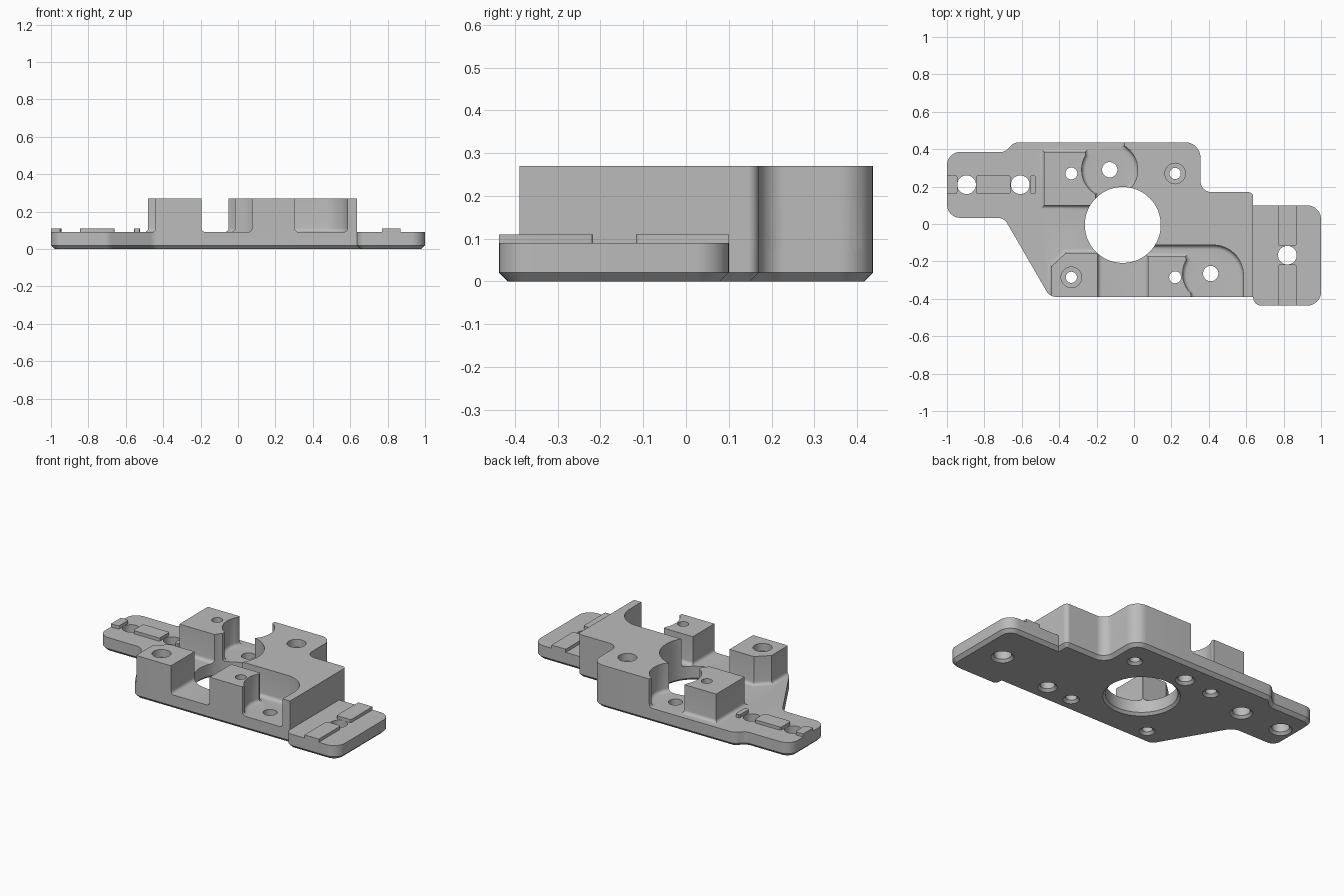
import bpy, bmesh, math
from mathutils import Vector

if "Cube" in bpy.data.objects:
    bpy.data.objects.remove(bpy.data.objects["Cube"])

grey = bpy.data.materials.new("machined_grey")
grey.use_nodes = True
COLOUR = (0.5, 0.5, 0.5, 1)
grey.diffuse_color = COLOUR
grey.node_tree.nodes["Principled BSDF"].inputs["Base Color"].default_value = COLOUR

PLATE, PAD, TOP = 0.09, 0.11, 0.27


def rounded(corners, steps=8):
    """Profile from (x, y[, radius]) corners."""
    out, n = [], len(corners)
    for i, c in enumerate(corners):
        p = Vector(c[:2])
        if len(c) == 2:
            out.append(p)
            continue
        a = (Vector(corners[i - 1][:2]) - p).normalized()
        b = (Vector(corners[(i + 1) % n][:2]) - p).normalized()
        half = a.angle(b) / 2
        centre = p + (a + b).normalized() * c[2] / math.sin(half)
        t = c[2] / math.tan(half)
        start, end = p + a * t - centre, p + b * t - centre
        for k in range(steps + 1):
            f = k / steps
            out.append(centre + start.lerp(end, f).normalized() * c[2]
                       if 0 < f < 1 else centre + (start if f == 0 else end))
    return out


def arc(cx, cy, r, a0, a1, steps=14):
    angles = [math.radians(a0 + (a1 - a0) * k / steps) for k in range(steps + 1)]
    return [(cx + r * math.cos(a), cy + r * math.sin(a)) for a in angles]


def offset(pts, d):
    """Grow a counter-clockwise profile by d."""
    out = []
    for i, p in enumerate(pts):
        e, f = (p - pts[i - 1]).normalized(), (pts[(i + 1) % len(pts)] - p).normalized()
        m, k = Vector((e.y, -e.x)), Vector((f.y, -f.x))
        out.append(p + (m + k) * d / (1 + m.dot(k)))
    return out


def loft(name, rings):
    """Solid from a stack of (profile, z) rings."""
    bm = bmesh.new()
    loops = [[bm.verts.new((p[0], p[1], z)) for p in pts] for pts, z in rings]
    n = len(loops[0])
    for lo, hi in zip(loops, loops[1:]):
        for i in range(n):
            j = (i + 1) % n
            bm.faces.new((lo[i], lo[j], hi[j], hi[i]))
    bm.faces.new(loops[0][::-1])
    bm.faces.new(loops[-1])
    mesh = bpy.data.meshes.new(name)
    bm.to_mesh(mesh)
    bm.free()
    mesh.materials.append(grey)
    obj = bpy.data.objects.new(name, mesh)
    bpy.context.collection.objects.link(obj)
    return obj


def combine(target, other, operation):
    mod = target.modifiers.new("cut", "BOOLEAN")
    mod.operation, mod.solver, mod.object = operation, "EXACT", other
    bpy.context.view_layer.objects.active = target
    bpy.ops.object.modifier_apply(modifier=mod.name)
    bpy.data.objects.remove(other)


# Plate outline: main body plus a side wing
body = [(0.637, 0.17, 0.025), (0.355, 0.17, 0.06), (0.355, 0.437, 0.08),
        (-0.64, 0.437, 0.06), (-0.69, 0.385, 0.05), (-1, 0.385, 0.07),
        (-1, 0.033, 0.07), (-0.695, 0.033, 0.06), (-0.45, -0.39, 0.06), (0.637, -0.39)]
wing = [(0.637, -0.437, 0.045), (1, -0.437, 0.075), (1, 0.1, 0.075), (0.637, 0.1)]
body_outline, outline = rounded(body), rounded(body + wing)

plate = loft("mounting_plate", [(offset(outline, -0.02), 0), (outline, 0.02), (outline, PLATE)])

# Raised blocks with a small fillet at the foot
blocks = {
    "front_right_block": [(-0.44, -0.5), (-0.195, -0.5), (-0.195, -0.155),
                          (-0.365, -0.155), (-0.44, -0.225)],
    "back_right_block": [(-0.48, 0.1), (-0.205, 0.1), *arc(-0.13, 0.29, 0.15, 240, 150),
                         (-0.26, 0.385), (-0.48, 0.385)],
    "front_small_block": [(0.075, -0.5), (0.302, -0.5), *arc(0.41, -0.265, 0.15, 225, 150),
                          (0.275, -0.175), (0.075, -0.175)],
    "main_block": [(0.585, -0.5), (0.7, -0.5), (0.7, 0.5), (-0.045, 0.5),
                   *arc(-0.13, 0.29, 0.15, 58, -45), (-0.06, 0), (-0.06, -0.113),
                   (0.585, -0.113, 0.16)],
}
FILLET = 0.022
for name, corners in blocks.items():
    pts = rounded(corners, 14)
    foot = [(offset(pts, FILLET), 0.06)]
    for k in range(6):
        a = math.radians(90 * k / 5)
        foot.append((offset(pts, FILLET * (1 - math.sin(a))), PLATE + FILLET * (1 - math.cos(a))))
    block = loft(name, foot + [(pts, TOP)])
    combine(block, loft("trim", [(body_outline, 0.04), (body_outline, 0.4)]), "INTERSECT")
    combine(plate, block, "UNION")

# Thin locating pads
for x0, x1, y0, y1 in [(-1.05, -0.945, 0.16, 0.26), (-0.845, -0.66, 0.16, 0.26),
                       (-0.555, -0.525, 0.16, 0.26), (0.77, 0.87, -0.5, -0.217),
                       (0.77, 0.87, -0.117, 0.15)]:
    pts = rounded([(x0, y0, 0.01), (x1, y0, 0.01), (x1, y1, 0.01), (x0, y1, 0.01)], 3)
    pad = loft("pad", [(pts, 0.06), (pts, PAD)])
    combine(pad, loft("trim", [(outline, 0.04), (outline, 0.4)]), "INTERSECT")
    combine(plate, pad, "UNION")


# Through holes, chamfered underneath, some counterbored on top
def drill(x, y, r, bore=0, sides=32):
    steps = [(r + 0.025, -0.01), (r, 0.015)]
    if bore:
        steps += [(r, TOP - 0.05), (bore, TOP - 0.049)]
    steps.append((steps[-1][0], 0.4))
    rings = [(arc(x, y, q, 0, 360, sides)[:-1], z) for q, z in steps]
    combine(plate, loft("drill", rings), "DIFFERENCE")


drill(-0.06, -0.005, 0.203, sides=72)
for x, y in [(-0.895, 0.21), (-0.608, 0.21), (0.82, -0.167)]:
    drill(x, y, 0.05)
for x, y in [(-0.13, 0.29), (0.41, -0.265)]:
    drill(x, y, 0.041)
for x, y in [(-0.335, 0.27), (0.22, -0.285)]:
    drill(x, y, 0.032)
for x, y in [(-0.335, -0.285), (0.22, 0.27)]:
    drill(x, y, 0.03, 0.055)

bpy.ops.object.select_all(action="DESELECT")
plate.select_set(True)
bpy.context.view_layer.objects.active = plate
bpy.ops.object.shade_smooth_by_angle(angle=math.radians(30))
